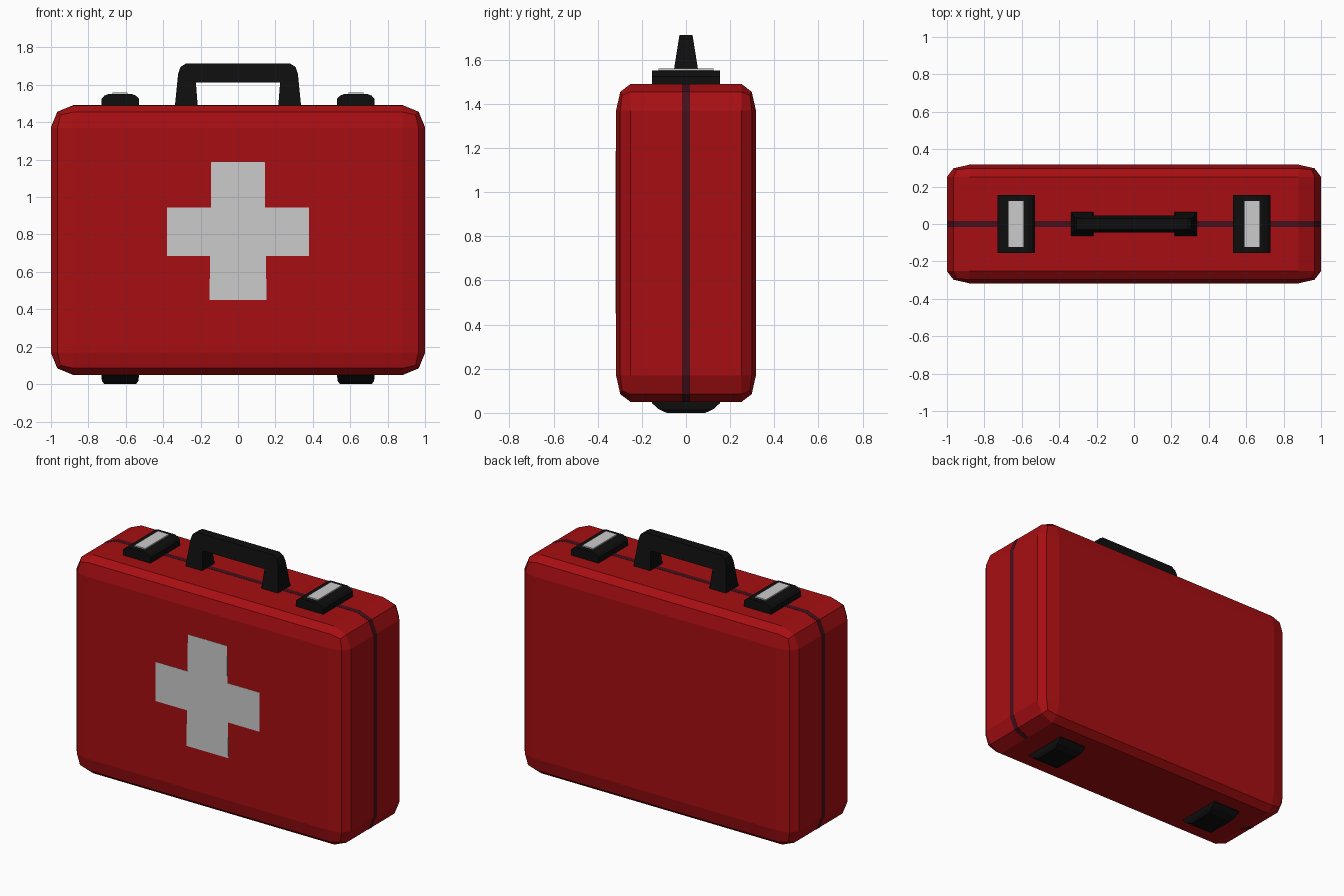
import bpy, bmesh
from mathutils import Matrix

if "Cube" in bpy.data.objects:
    bpy.data.objects.remove(bpy.data.objects["Cube"])


def material(name, rgb):
    m = bpy.data.materials.new(name)
    m.diffuse_color = (*rgb, 1)
    m.use_nodes = True
    m.node_tree.nodes["Principled BSDF"].inputs["Base Color"].default_value = m.diffuse_color
    return m


RED = material("red_shell", (0.385, 0.0045, 0.006))
BLACK = material("black_plastic", (0.0045, 0.0045, 0.0045))
SEAM = material("dark_seam", (0.06, 0.005, 0.011))


def finish(bm, name, mat=None):
    bmesh.ops.recalc_face_normals(bm, faces=bm.faces)
    me = bpy.data.meshes.new(name)
    bm.to_mesh(me)
    bm.free()
    ob = bpy.data.objects.new(name, me)
    bpy.context.collection.objects.link(ob)
    if mat:
        me.materials.append(mat)
    return ob


def loft(rings, name, mat=None):
    """Skin closed rings of 3D points and cap both ends."""
    bm = bmesh.new()
    vs = [[bm.verts.new(p) for p in r] for r in rings]
    n = len(vs[0])
    for a, b in zip(vs, vs[1:]):
        for i in range(n):
            j = (i + 1) % n
            bm.faces.new((a[i], a[j], b[j], b[i]))
    bm.faces.new(vs[0])
    bm.faces.new(vs[-1])
    return finish(bm, name, mat)


def prism(profile, y0, y1, name, mat=None):
    """Extrude an x-z profile along y."""
    return loft([[(x, y, z) for x, z in profile] for y in (y0, y1)], name, mat)


def mirrored(half):
    return half + [(-x, z) for x, z in reversed(half)]


# Case shell: two-step bevel, squeezed in depth
bm = bmesh.new()
bmesh.ops.create_cube(bm, size=2, matrix=Matrix.Diagonal((1, 0.587, 0.72, 1)))
bmesh.ops.bevel(bm, geom=bm.edges[:], offset=0.12, offset_type='OFFSET',
                segments=2, profile=0.5, affect='EDGES')
bmesh.ops.scale(bm, vec=(1, 0.54, 1), verts=bm.verts)
bmesh.ops.translate(bm, vec=(0, 0, 0.77), verts=bm.verts)
finish(bm, "case_shell", RED)

# Seam band over the sides and top
half = [(0.88, 0.05), (0.965, 0.085), (1, 0.17), (1, 1.37), (0.965, 1.455), (0.88, 1.49)]
outer = [(x * 1.001, 0.77 + (z - 0.77) * 1.0015) for x, z in half]
inner = [(x * 0.99, 0.77 + (z - 0.77) * 0.99) for x, z in half]
path_out, path_in = mirrored(outer), mirrored(inner)
loft([[(xo, -0.017, zo), (xo, 0.017, zo), (xi, 0.017, zi), (xi, -0.017, zi)]
      for (xo, zo), (xi, zi) in zip(path_out, path_in)], "seam_band", SEAM)

# Front cross
cross = mirrored([(0.152, 0.45), (0.15, 0.685), (0.38, 0.685),
                  (0.38, 0.943), (0.145, 0.943), (0.143, 1.187)])
prism(cross, -0.3185, -0.31, "front_cross")

# Carry handle: arch profile that narrows in depth with height
arch = mirrored([(0.215, 1.48), (0.338, 1.48), (0.32, 1.66), (0.308, 1.695), (0.28, 1.713)])
arch = arch + [(-0.225, 1.612), (0.225, 1.612)]
loft([[(x, s * (0.065 - 0.159 * (z - 1.49)), z) for x, z in arch] for s in (-1, 1)],
     "carry_handle", BLACK)

# Latches and feet on both sides
for side, cx in (("left", -0.63), ("right", 0.63)):
    lid = mirrored([(0.1, 1.48), (0.1, 1.525), (0.085, 1.542), (0.06, 1.552)])
    prism([(cx + x, z) for x, z in lid], -0.155, 0.155, side + "_latch_base", BLACK)
    plate = mirrored([(0.04, 1.54), (0.04, 1.56)])
    prism([(cx + x, z) for x, z in plate], -0.124, 0.124, side + "_latch_plate")
    loft([[(cx + sx * w, sy * d, z) for sx, sy in ((-1, -1), (1, -1), (1, 1), (-1, 1))]
          for w, d, z in ((0.1, 0.155, 0.06), (0.1, 0.155, 0.045),
                          (0.098, 0.125, 0.018), (0.085, 0.088, 0))],
         side + "_foot", BLACK)
